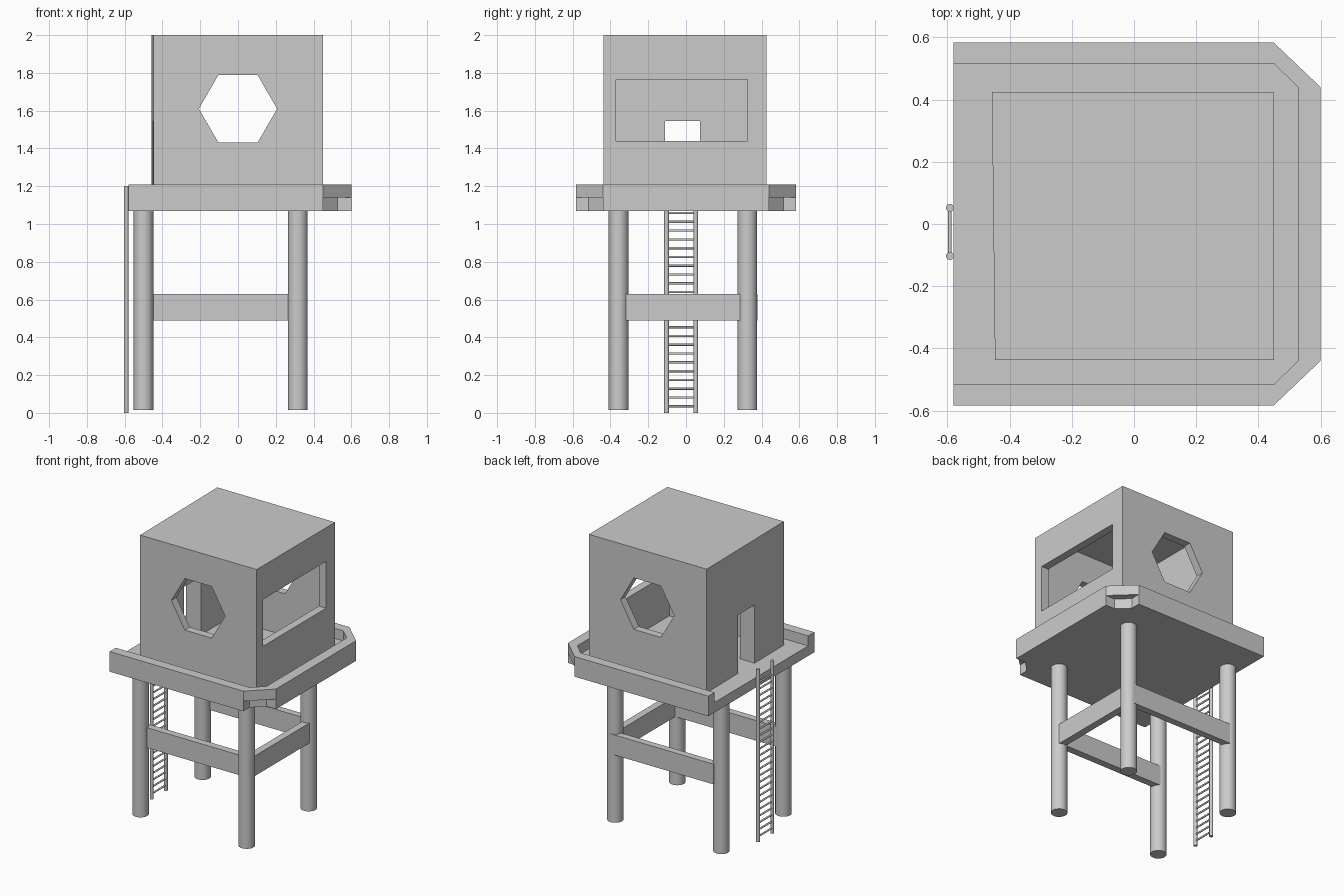
import bpy, math
from mathutils import Vector

if "Cube" in bpy.data.objects:
    bpy.data.objects.remove(bpy.data.objects["Cube"])


def prism(name, pts, z0, z1):
    """Solid from a counter-clockwise plan outline."""
    n = len(pts)
    verts = [(x, y, z) for z in (z0, z1) for x, y in pts]
    faces = [list(range(n))[::-1], list(range(n, 2 * n))]
    faces += [[i, (i + 1) % n, n + (i + 1) % n, n + i] for i in range(n)]
    me = bpy.data.meshes.new(name)
    me.from_pydata(verts, [], faces)
    ob = bpy.data.objects.new(name, me)
    bpy.context.collection.objects.link(ob)
    return ob


def box(name, x0, x1, y0, y1, z0, z1):
    return prism(name, [(x0, y0), (x1, y0), (x1, y1), (x0, y1)], z0, z1)


def rod(name, a, b, r, sides):
    a, b = Vector(a), Vector(b)
    bpy.ops.mesh.primitive_cylinder_add(vertices=sides, radius=r, depth=(b - a).length,
                                        location=(a + b) / 2)
    ob = bpy.context.object
    ob.name = name
    ob.rotation_euler = (b - a).to_track_quat('Z', 'Y').to_euler()
    bpy.ops.object.shade_smooth_by_angle(angle=math.radians(40))
    return ob


def cut(target, cutter):
    mod = target.modifiers.new("cut", 'BOOLEAN')
    mod.operation, mod.solver, mod.object = 'DIFFERENCE', 'EXACT', cutter
    bpy.context.view_layer.objects.active = target
    bpy.ops.object.modifier_apply(modifier=mod.name)
    bpy.data.objects.remove(cutter)


# Deck floor with clipped right-hand corners
prism("deck_floor", [(-.58, -.515), (.45, -.515), (.528, -.44), (.528, .44), (.45, .515),
                     (-.58, .515)], 1.07, 1.14)

# Parapet: deep straight sides, shallower corner pieces, left side open
box("parapet_right", .528, .60, -.44, .44, 1.07, 1.21)
for side, s in (("front", -1), ("back", 1)):
    y0, y1 = sorted((s * .515, s * .583))
    box("parapet_" + side, -.58, .45, y0, y1, 1.07, 1.21)
    corner = [(.45, s * .515), (.528, s * .44), (.60, s * .44), (.45, s * .583)]
    prism("parapet_corner_" + side, corner if s > 0 else corner[::-1], 1.14, 1.21)

# Cabin shell, left wall thicker and slightly skewed
cabin = prism("cabin", [(-.447, -.437), (.45, -.437), (.45, .425), (-.457, .425)], 1.14, 2.0)
cut(cabin, box("room_cutter", -.337, .395, -.382, .37, 1.10, 1.99))
cut(cabin, box("window_cutter", .3, .6, -.37, .325, 1.44, 1.765))
cut(cabin, box("door_cutter", -.6, -.25, -.11, .075, 1.10, 1.545))

# Hexagonal openings, front and back
bpy.ops.mesh.primitive_cylinder_add(vertices=6, radius=.207, depth=2, location=(0, 0, 1.61),
                                    rotation=(math.pi / 2, math.radians(30), 0))
hexagon = bpy.context.object
hexagon.name = "hexagon_cutter"
cut(cabin, hexagon)

# Legs
for x, xn in ((-.5, "left"), (.317, "right")):
    for y, yn in ((-.357, "front"), (.325, "back")):
        rod(f"leg_{yn}_{xn}", (x, y, .015), (x, y, 1.07), .052, 32)

# Cross braces on three sides
box("brace_front", -.48, .30, -.36, -.31, .49, .63)
box("brace_back", -.475, .317, .33, .378, .49, .63)
box("brace_right", .30, .35, -.33, .31, .49, .63)

# Ladder
for y, n in ((-.103, "front"), (.052, "back")):
    rod("ladder_rail_" + n, (-.592, y, 0), (-.592, y, 1.2), .0125, 16)
for i in range(24):
    z = .035 + i * .0465
    rod(f"ladder_rung_{i}", (-.592, -.103, z), (-.592, .052, z), .006, 10)
